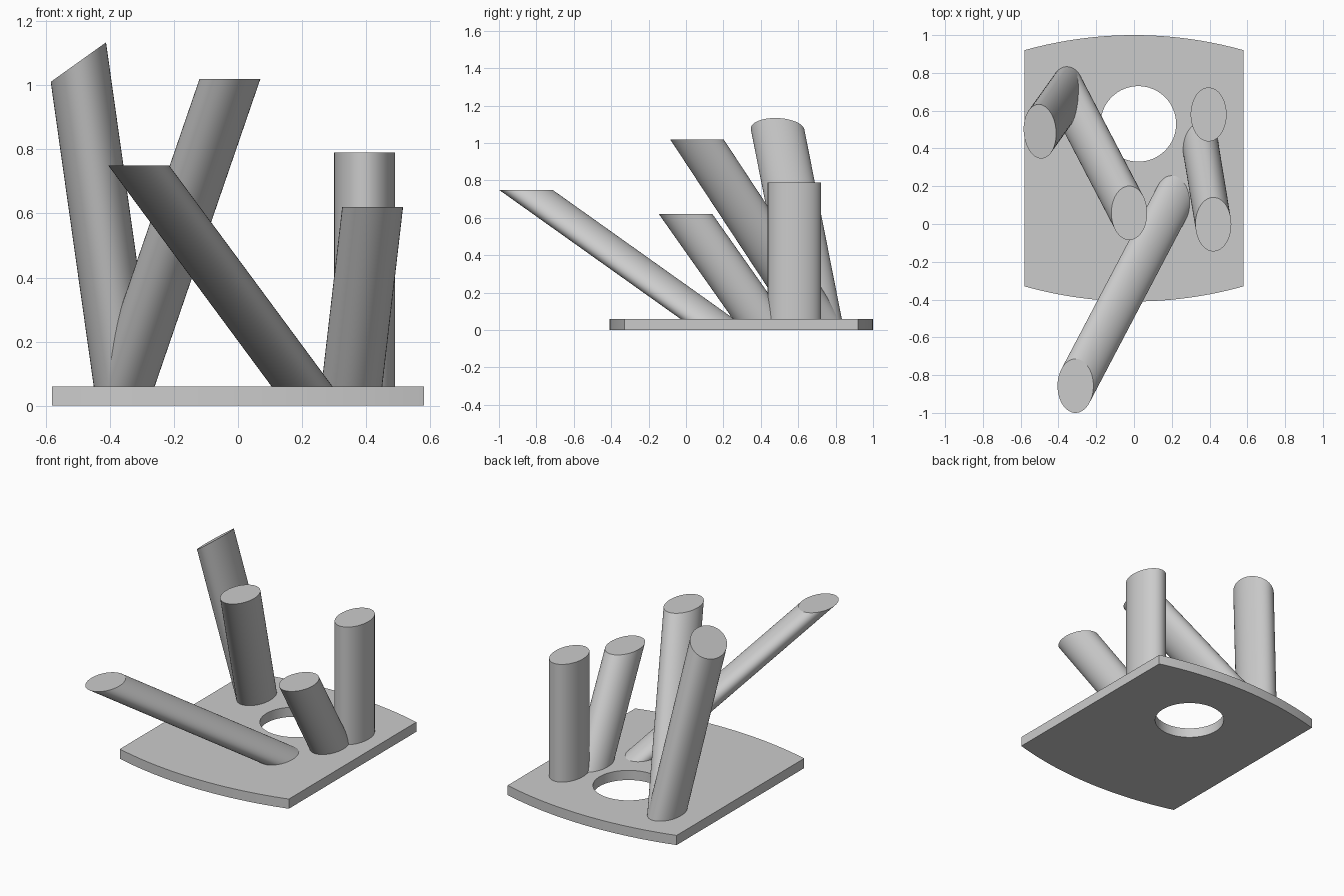
import bpy
import bmesh
from math import sin, cos, pi, radians

cube = bpy.data.objects.get("Cube")
if cube:
    bpy.data.objects.remove(cube, do_unlink=True)

THICK = 0.06          # base plate thickness
RX, RY = 0.095, 0.143  # half axes of every tube's level section
SEGMENTS = 64

grey = bpy.data.materials.new("plain_grey")
grey.use_nodes = True
grey.diffuse_color = (0.6, 0.6, 0.6, 1)
grey.node_tree.nodes["Principled BSDF"].inputs["Base Color"].default_value = (0.6, 0.6, 0.6, 1)


def make_object(name, bm):
    bmesh.ops.recalc_face_normals(bm, faces=bm.faces)
    mesh = bpy.data.meshes.new(name)
    bm.to_mesh(mesh)
    bm.free()
    mesh.materials.append(grey)
    obj = bpy.data.objects.new(name, mesh)
    bpy.context.collection.objects.link(obj)
    return obj


def prism(name, outline, z0, z1):
    """Extrude a closed 2D outline upwards."""
    bm = bmesh.new()
    face = bm.faces.new([bm.verts.new((x, y, z0)) for x, y in outline])
    result = bmesh.ops.extrude_face_region(bm, geom=[face])
    verts = [g for g in result["geom"] if isinstance(g, bmesh.types.BMVert)]
    bmesh.ops.translate(bm, verts=verts, vec=(0, 0, z1 - z0))
    return make_object(name, bm)


def leaning_tube(name, foot, top, tilt=0.0):
    """Elliptic bar leaning from foot (x, y) to top (x, y, z); tilt slopes its end along x."""
    height = top[2] - THICK
    lean_x = (top[0] - foot[0]) / height
    lean_y = (top[1] - foot[1]) / height
    sink = -THICK / 2
    bm = bmesh.new()
    low, high = [], []
    for i in range(SEGMENTS):
        a = 2 * pi * i / SEGMENTS
        x, y = foot[0] + RX * cos(a), foot[1] + RY * sin(a)
        rise = (height + tilt * (x - top[0])) / (1 - tilt * lean_x)
        for ring, t in ((low, sink), (high, rise)):
            ring.append(bm.verts.new((x + lean_x * t, y + lean_y * t, THICK + t)))
    for i in range(SEGMENTS):
        j = (i + 1) % SEGMENTS
        bm.faces.new((low[i], low[j], high[j], high[i])).smooth = True
    # Flat end caps with crisp rims
    for ring in (low, high):
        cap = bm.faces.new(ring)
        for edge in cap.edges:
            edge.smooth = False
    return make_object(name, bm)


# Base plate: straight sides, bowed front and back
HALF, MID, END, BOW = 0.58, 0.295, 0.625, 0.08
radius = (HALF ** 2 + BOW ** 2) / (2 * BOW)
outline = []
for side in (1, -1):
    for i in range(33):
        x = side * HALF * (1 - i / 16)
        y = END + BOW - radius + (radius ** 2 - x ** 2) ** 0.5
        outline.append((x, MID + side * y))
base = prism("base_plate", outline, 0, THICK)

# Round hole through the plate
circle = [(0.023 + 0.2 * cos(2 * pi * i / SEGMENTS), 0.53 + 0.2 * sin(2 * pi * i / SEGMENTS))
          for i in range(SEGMENTS)]
cutter = prism("hole_cutter", circle, -THICK, 2 * THICK)
cutter.hide_render = True
hole = base.modifiers.new("hole", 'BOOLEAN')
hole.operation = 'DIFFERENCE'
hole.solver = 'EXACT'
hole.object = cutter
for obj in bpy.context.selected_objects:
    obj.select_set(False)
bpy.context.view_layer.objects.active = base
base.select_set(True)
bpy.ops.object.modifier_apply(modifier=hole.name)
bpy.data.objects.remove(cutter, do_unlink=True)
bpy.ops.object.shade_smooth_by_angle(angle=radians(30))

# Five leaning bars
leaning_tube("upright_bar", (0.395, 0.58), (0.395, 0.58, 0.79))
leaning_tube("short_bar", (0.355, 0.393), (0.42, -0.002, 0.62))
leaning_tube("long_front_bar", (0.2, 0.113), (-0.31, -0.857, 0.75))
leaning_tube("middle_bar", (-0.355, 0.69), (-0.025, 0.058, 1.02))
leaning_tube("tall_bar", (-0.355, 0.69), (-0.498, 0.49, 1.072), tilt=0.714)
